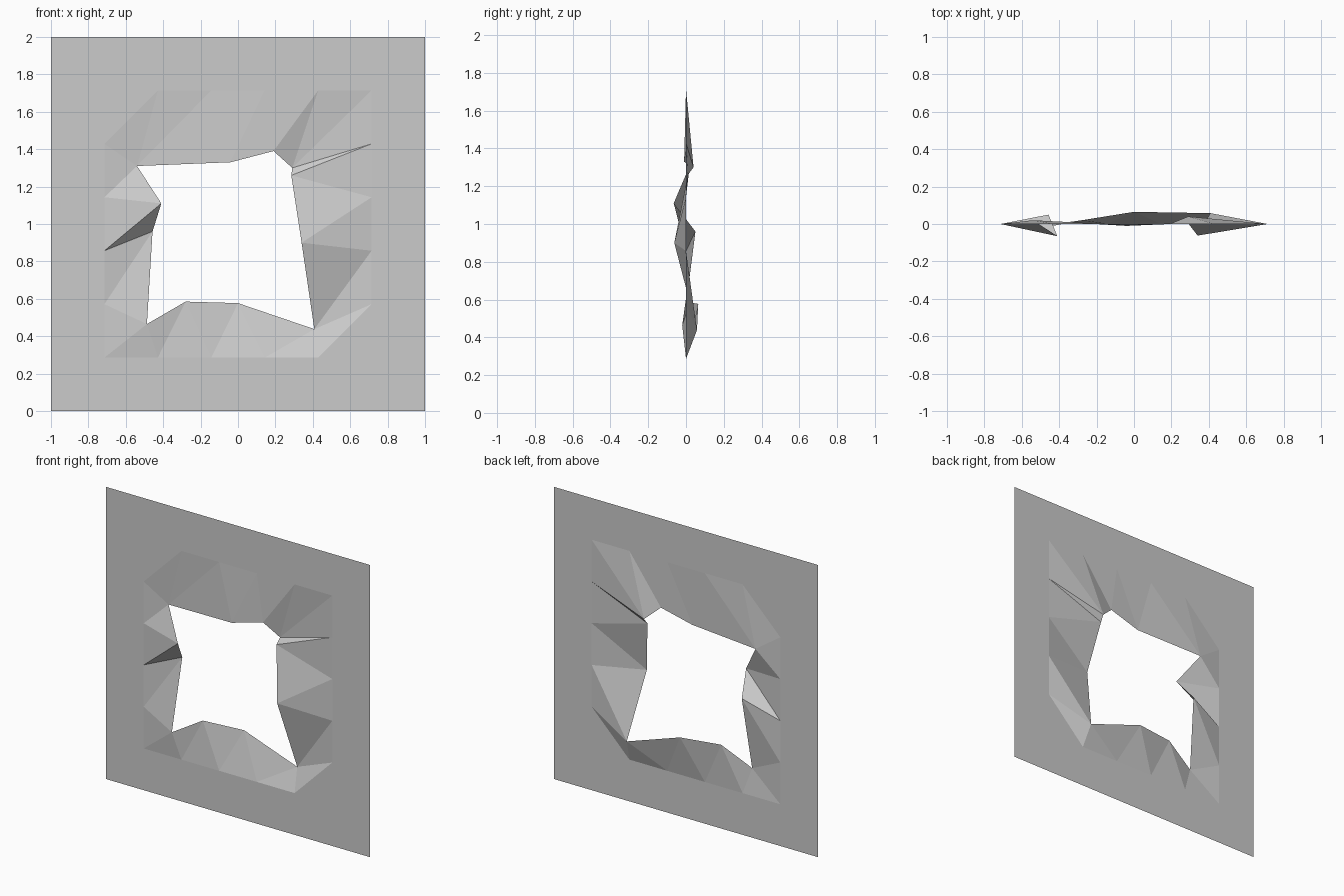
import bpy, bmesh

if "Cube" in bpy.data.objects:
    bpy.data.objects.remove(bpy.data.objects["Cube"])

N = 7              # cells per side of the wall panel
STEP = 2 / N

# ragged rim of the hole: (column, row) of the grid point -> torn position
RIM = {
    (2, 5): (-0.54, 0.02, 1.31), (3, 5): (-0.04, -0.01, 1.33),
    (4, 5): (0.19, 0.0, 1.39), (5, 5): (0.29, 0.04, 1.30),
    (5, 4): (0.285, 0.01, 1.26), (5, 3): (0.34, -0.062, 0.90),
    (5, 2): (0.408, 0.058, 0.438), (4, 2): (0.0, 0.065, 0.577),
    (3, 2): (-0.28, 0.02, 0.585), (2, 2): (-0.487, -0.02, 0.465),
    (2, 3): (-0.457, 0.05, 0.96), (2, 4): (-0.41, -0.065, 1.11),
}

bm = bmesh.new()

# upright grid of points, with the rim points displaced
points = {}
for i in range(N + 1):
    for j in range(N + 1):
        if 3 <= i <= 4 and 3 <= j <= 4:
            continue
        points[i, j] = bm.verts.new(RIM.get((i, j), (-1 + i * STEP, 0, j * STEP)))

# two triangles per cell, leaving the middle 3 x 3 cells open
for i in range(N):
    for j in range(N):
        if 2 <= i <= 4 and 2 <= j <= 4:
            continue
        a, b = points[i, j], points[i + 1, j]
        c, d = points[i + 1, j + 1], points[i, j + 1]
        bm.faces.new((a, b, c))
        bm.faces.new((a, c, d))

mesh = bpy.data.meshes.new("broken_wall_panel")
bm.to_mesh(mesh)
bm.free()
panel = bpy.data.objects.new("broken_wall_panel", mesh)
bpy.context.collection.objects.link(panel)
